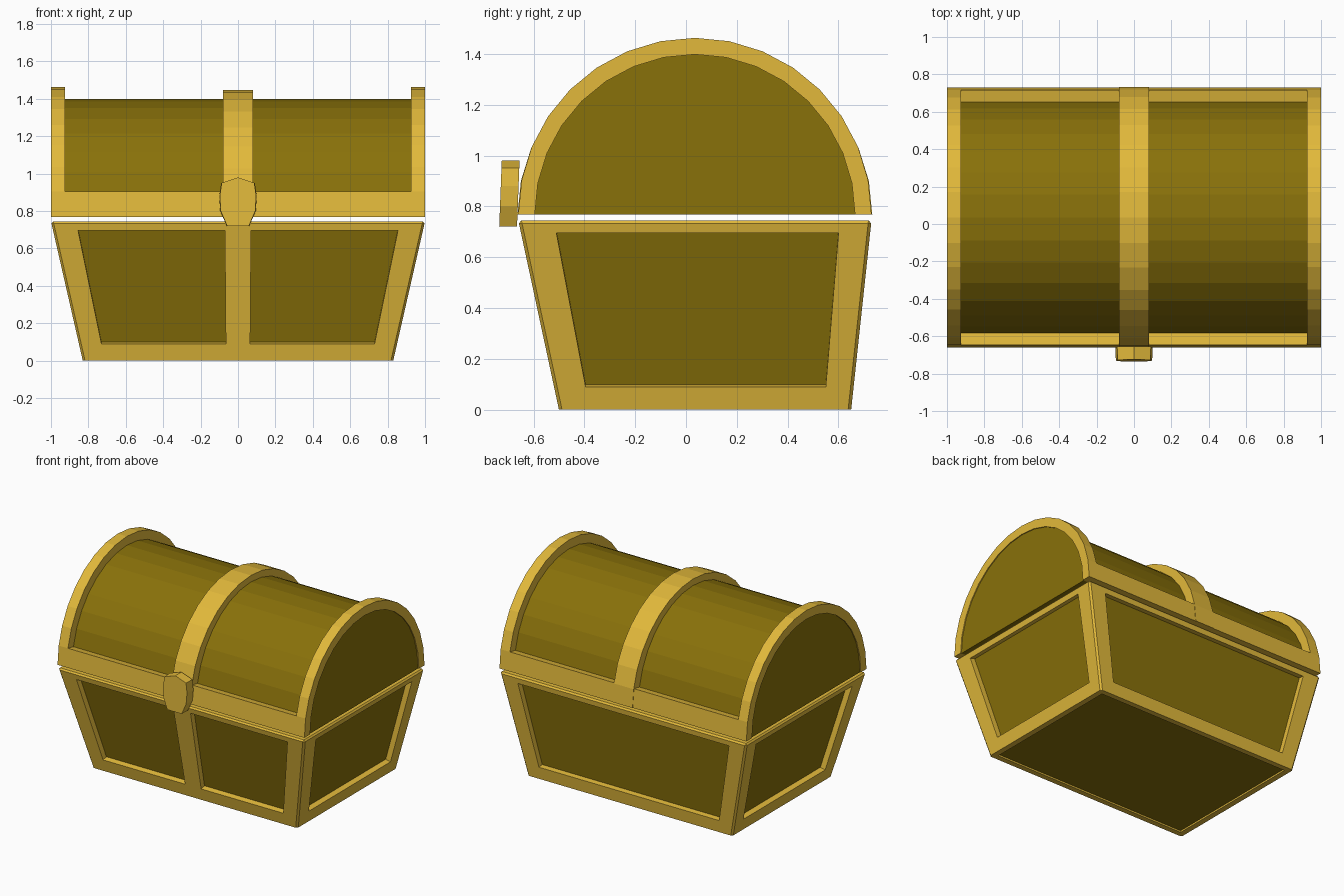
import bpy, bmesh, math
from mathutils import Vector as V

if "Cube" in bpy.data.objects:
    bpy.data.objects.remove(bpy.data.objects["Cube"])


def material(name, rgb):
    m = bpy.data.materials.new(name)
    m.diffuse_color = (*rgb, 1)
    m.use_nodes = True
    m.node_tree.nodes["Principled BSDF"].inputs["Base Color"].default_value = m.diffuse_color
    return m


GOLD = material("gold trim", (0.76, 0.485, 0.043))
WOOD = material("dark olive panel", (0.25, 0.165, 0.003))


def finish(bm, name, mats):
    bmesh.ops.recalc_face_normals(bm, faces=bm.faces)
    me = bpy.data.meshes.new(name)
    bm.to_mesh(me)
    bm.free()
    for m in mats:
        me.materials.append(m)
    ob = bpy.data.objects.new(name, me)
    bpy.context.collection.objects.link(ob)
    return ob


# ---- tapered body with recessed panels ----
H = 0.745
bm = bmesh.new()


def side_x(z): return 0.83 + 0.17 * z / H
def front_y(z): return -0.50 - 0.16 * z / H
def back_y(z): return 0.65 + 0.08 * z / H


def face(pts, mat=0):
    f = bm.faces.new([bm.verts.new(p) for p in pts])
    f.material_index = mat


def recessed(outer, hole, inward):
    """Flat frame from outer loop to hole, walls going in, panel at the back."""
    deep = [p + inward for p in hole]
    n = len(outer)
    for i in range(n):
        j = (i + 1) % n
        face([outer[i], outer[j], hole[j], hole[i]])
        face([hole[i], hole[j], deep[j], deep[i]])
    face(deep, 1)


def F(x, z): return V((x, front_y(z), z))
def B(x, z): return V((x, back_y(z), z))


D = 0.04
Z0, Z1 = 0.09, 0.695
for s in (-1, 1):
    # front half panel
    recessed([F(0, 0), F(s * side_x(0), 0), F(s * side_x(H), H), F(0, H)],
             [F(s * 0.065, Z0), F(s * 0.73, Z0), F(s * 0.855, Z1), F(s * 0.07, Z1)],
             V((0, H, 0.16)).normalized() * D)

    # end panel
    def E(y, z): return V((s * side_x(z), y, z))
    recessed([E(front_y(0), 0), E(back_y(0), 0), E(back_y(H), H), E(front_y(H), H)],
             [E(-0.395, Z0), E(0.55, Z0), E(0.60, Z1), E(-0.51, Z1)],
             V((-s * H, 0, 0.17)).normalized() * D)
# back panel
recessed([B(-side_x(0), 0), B(side_x(0), 0), B(side_x(H), H), B(-side_x(H), H)],
         [B(-0.73, Z0), B(0.73, Z0), B(0.855, Z1), B(-0.855, Z1)],
         V((0, -H, 0.08)).normalized() * D)
# underside and top
base = [V((-0.83, -0.5, 0)), V((0, -0.5, 0)), V((0.83, -0.5, 0)),
        V((0.83, 0.65, 0)), V((-0.83, 0.65, 0))]
recessed(base, [V((p.x * 0.95, 0.075 + (p.y - 0.075) * 0.93, 0)) for p in base], V((0, 0, 0.012)))
face([F(-1, H), F(0, H), F(1, H), B(1, H), B(-1, H)])

bmesh.ops.remove_doubles(bm, verts=bm.verts, dist=1e-4)
bmesh.ops.recalc_face_normals(bm, faces=bm.faces)


def at_corner(v):
    return abs(abs(v.co.x) - side_x(v.co.z)) < 1e-3 and (
        abs(v.co.y - front_y(v.co.z)) < 1e-3 or abs(v.co.y - back_y(v.co.z)) < 1e-3)


# small chamfer on the rim and the four corner posts
edges = [e for e in bm.edges
         if all(v.co.z > H - 1e-3 for v in e.verts)
         or (all(at_corner(v) for v in e.verts) and abs(e.verts[0].co.z - e.verts[1].co.z) > 0.5)]
bmesh.ops.bevel(bm, geom=edges, offset=0.012, segments=1, affect='EDGES', profile=0.5)
finish(bm, "body", [GOLD, WOOD])

# ---- barrel lid: half-round profiles run along x ----
N, CY, CZ = 16, 0.035, 0.768


def arc(ry, rz, a, b):
    return [(CY - ry * math.cos(math.pi * i / N), CZ + rz * math.sin(math.pi * i / N))
            for i in range(a, b + 1)]


def prism(name, profile, x0, x1, mat):
    b = bmesh.new()
    lo, hi = ([b.verts.new((x, y, z)) for y, z in profile] for x in (x0, x1))
    n = len(profile)
    b.faces.new(lo)
    b.faces.new(hi)
    for i in range(n):
        j = (i + 1) % n
        b.faces.new((lo[i], lo[j], hi[j], hi[i]))
    return finish(b, name, [mat])


def hoop(name, r0, ry, rz, x0, x1, a=0, b=N):
    prism(name, arc(ry, rz, a, b) + arc(r0, r0, a, b)[::-1], x0, x1, GOLD)


prism("lid_barrel", arc(0.63, 0.63, 0, N), -0.993, 0.993, WOOD)
hoop("lid_end_hoop_left", 0.63, 0.695, 0.695, -1.0, -0.925)
hoop("lid_end_hoop_right", 0.63, 0.695, 0.695, 0.925, 1.0)
hoop("lid_middle_band", 0.62, 0.698, 0.678, -0.08, 0.08)
hoop("lid_front_rail", 0.62, 0.695, 0.695, -0.925, 0.925, 0, 1)
hoop("lid_back_rail", 0.62, 0.695, 0.695, -0.925, 0.925, N - 1, N)

# ---- faceted lock plate, leaning slightly forward at the bottom ----
half = [(0.06, 0.72), (0.095, 0.80), (0.10, 0.88), (0.09, 0.95)]
outline = half + [(0, 0.98)] + [(-x, z) for x, z in half[::-1]]
b = bmesh.new()
back, front = ([b.verts.new((x * k, y + 0.01 * (z - 0.72) / 0.26, z)) for x, z in outline]
               for y, k in ((-0.665, 1.0), (-0.735, 0.97)))
b.faces.new(back)
b.faces.new(front)
for i in range(len(outline)):
    j = (i + 1) % len(outline)
    b.faces.new((back[i], back[j], front[j], front[i]))
finish(b, "lock", [GOLD])
